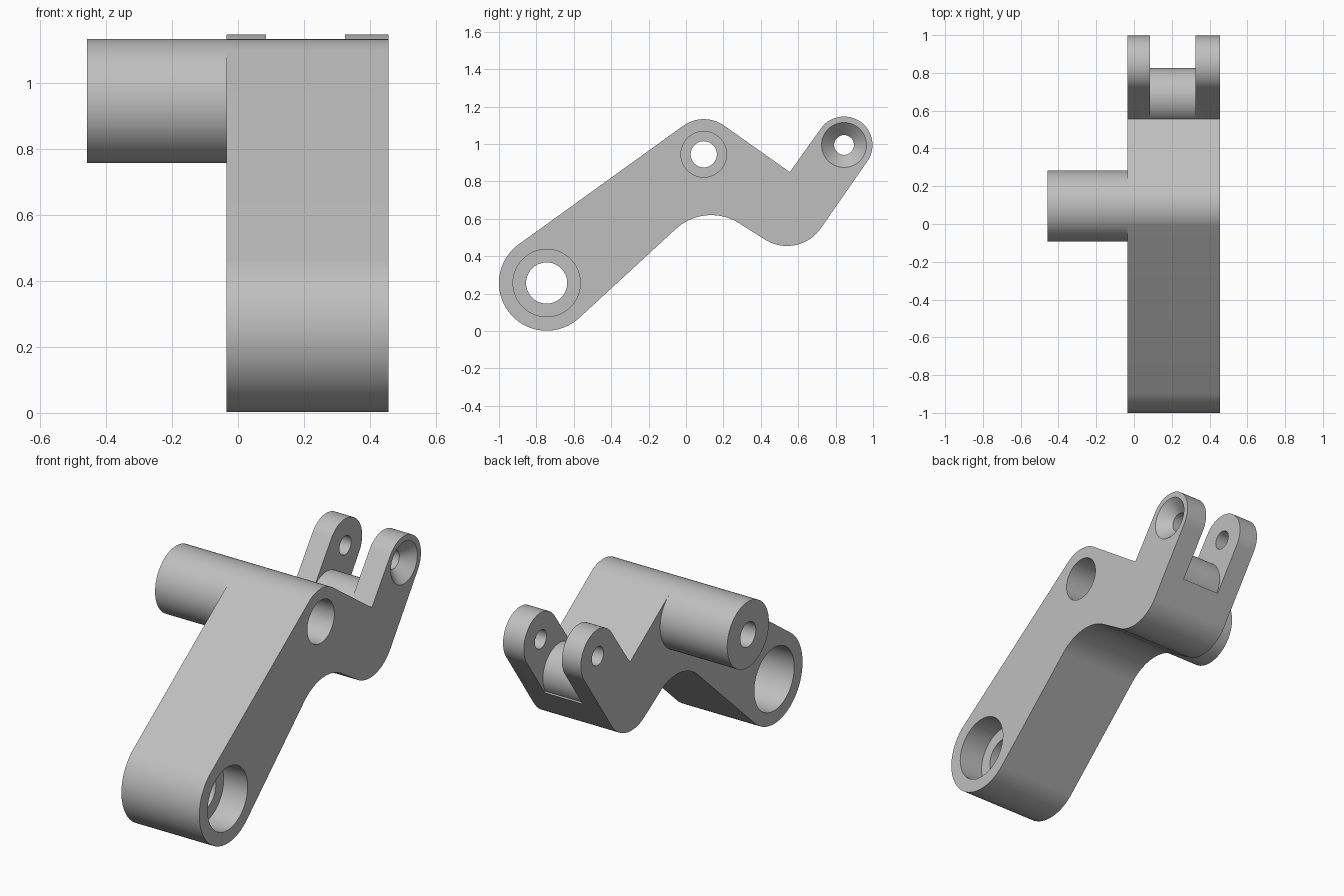
import bpy, bmesh
from math import sin, cos, radians, pi

cube = bpy.data.objects.get("Cube")
if cube:
    bpy.data.objects.remove(cube, do_unlink=True)

GREY = (0.52, 0.52, 0.52, 1)
metal = bpy.data.materials.new("plain_grey")
metal.use_nodes = True
metal.diffuse_color = GREY
metal.node_tree.nodes["Principled BSDF"].inputs["Base Color"].default_value = GREY

# Main dimensions: centres are (y, z)
FACE_R, FACE_L = -0.035, 0.456
TUBE_END = -0.458
PIVOT, PIVOT_R = (-0.745, 0.257), 0.255
HUB, HUB_R = (0.095, 0.945), 0.188
LUG, LUG_R = (0.845, 0.995), 0.152
BOSS = (0.675, 0.761)
ELBOW, ELBOW_R = (0.54, 0.675), 0.22
HOLLOW, HOLLOW_R = (0.135, 0.34), 0.28


def arc(centre, r, start, end, step=4):
    n = max(2, round(abs(end - start) / step))
    angles = [radians(start + (end - start) * i / n) for i in range(n + 1)]
    return [(centre[0] + r * cos(a), centre[1] + r * sin(a)) for a in angles]


def make_object(name, bm):
    bmesh.ops.recalc_face_normals(bm, faces=bm.faces)
    mesh = bpy.data.meshes.new(name)
    bm.to_mesh(mesh)
    bm.free()
    mesh.materials.append(metal)
    obj = bpy.data.objects.new(name, mesh)
    bpy.context.collection.objects.link(obj)
    return obj


def extrude_profile(name, points, x0, x1):
    bm = bmesh.new()
    face = bm.faces.new([bm.verts.new((x0, y, z)) for y, z in points])
    out = bmesh.ops.extrude_face_region(bm, geom=[face])
    moved = [g for g in out["geom"] if isinstance(g, bmesh.types.BMVert)]
    bmesh.ops.translate(bm, verts=moved, vec=(x1 - x0, 0, 0))
    return make_object(name, bm)


def turned(name, centre, steps, n=72):
    """Solid of revolution along x from (x, radius) steps."""
    bm = bmesh.new()
    rings = [[bm.verts.new((x, centre[0] + r * cos(2 * pi * i / n),
                            centre[1] + r * sin(2 * pi * i / n)))
              for i in range(n)] for x, r in steps]
    for a, b in zip(rings, rings[1:]):
        for i in range(n):
            j = (i + 1) % n
            bm.faces.new((a[i], a[j], b[j], b[i]))
    bm.faces.new(rings[0])
    bm.faces.new(rings[-1])
    return make_object(name, bm)


def cut(target, cutter):
    mod = target.modifiers.new("cut", "BOOLEAN")
    mod.operation = "DIFFERENCE"
    mod.solver = "EXACT"
    mod.object = cutter
    bpy.context.view_layer.objects.active = target
    bpy.ops.object.modifier_apply(modifier=mod.name)


# Bent lever arm, with its outline running clockwise from the pivot end
outline = (arc(PIVOT, PIVOT_R, -47.6, -234.2)
           + arc(HUB, HUB_R, 125.8, 54)
           + [(0.555, 0.85)]
           + arc(LUG, LUG_R, 144, -36)
           + arc(ELBOW, ELBOW_R, -36, -126)
           + arc(HOLLOW, HOLLOW_R, 54, 132.4))
arm = extrude_profile("lever_arm", outline, FACE_R, FACE_L)

# Long tube beside the hub
tube = turned("hub_tube", HUB, [(TUBE_END, HUB_R), (FACE_R, HUB_R)])

# Fork slot with a rounded floor
floor = arc(BOSS, 0.15, 140, -32)


def shifted(p, angle, d):
    return (p[0] + d * cos(radians(angle)), p[1] + d * sin(radians(angle)))


left_out = shifted(floor[0], 130, 0.1)
right_out = shifted(floor[-1], -36, 0.1)
slot = extrude_profile("slot_cutter", floor + [
    right_out, shifted(right_out, 54, 0.7), shifted(left_out, 54, 0.7), left_out],
    0.085, 0.325)

# Stepped pivot bore, counterbored hub hole and countersunk fork hole
pivot_bore = turned("pivot_cutter", PIVOT, [
    (-0.1, 0.18), (0.215, 0.18), (0.215, 0.11),
    (0.305, 0.11), (0.305, 0.18), (0.6, 0.18)])
hub_bore = turned("hub_cutter", HUB, [
    (-0.6, 0.07), (0.0, 0.07), (0.0, 0.122), (0.6, 0.122)])
lug_bore = turned("lug_cutter", LUG, [
    (-0.1, 0.053), (FACE_L - 0.067, 0.053), (FACE_L, 0.12), (0.6, 0.264)])

for cutter in (slot, pivot_bore, hub_bore, lug_bore):
    cut(arm, cutter)
cut(tube, hub_bore)
for cutter in (slot, pivot_bore, hub_bore, lug_bore):
    bpy.data.objects.remove(cutter, do_unlink=True)

# Smooth curved walls, sharp edges
bpy.ops.object.select_all(action="DESELECT")
for obj in (arm, tube):
    obj.select_set(True)
bpy.context.view_layer.objects.active = arm
bpy.ops.object.shade_smooth_by_angle(angle=radians(25))
